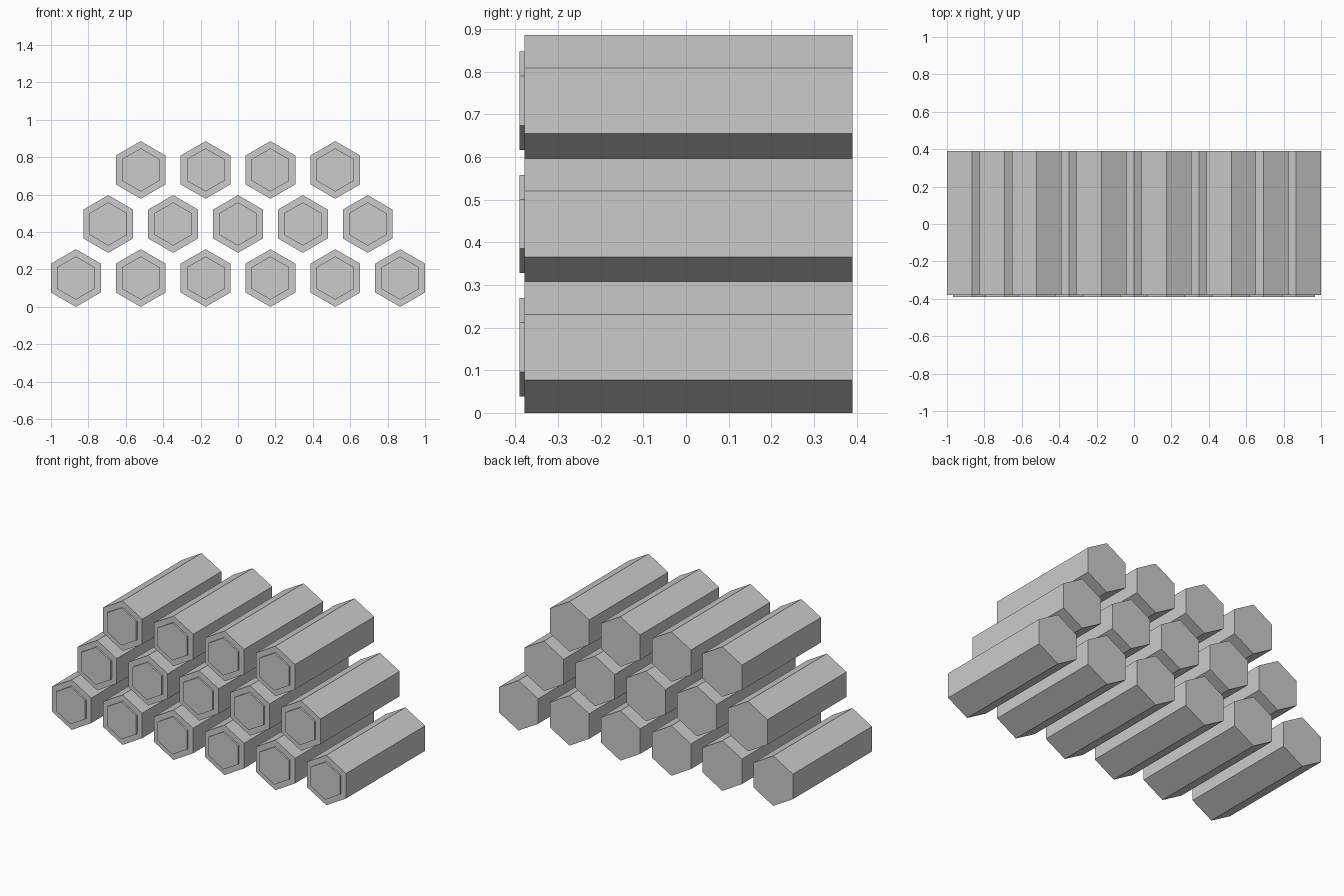
import bpy
import math

if "Cube" in bpy.data.objects:
    bpy.data.objects.remove(bpy.data.objects["Cube"])

PITCH_X, PITCH_Z = 0.3468, 0.289   # spacing of the stacked bars
R_BAR, R_CAP = 0.154, 0.1155       # corner radii

grey = bpy.data.materials.new("light grey")
grey.diffuse_color = (0.6, 0.6, 0.6, 1)
grey.use_nodes = True
grey.node_tree.nodes["Principled BSDF"].inputs["Base Color"].default_value = grey.diffuse_color


def hex_prism(name, x, z, radius, y0, y1):
    """Hexagonal bar along y, with one corner pointing up."""
    bpy.ops.mesh.primitive_cylinder_add(
        vertices=6, radius=radius, depth=y1 - y0,
        location=(x, (y0 + y1) / 2, z), rotation=(math.pi / 2, 0, 0))
    obj = bpy.context.object
    obj.name = name
    obj.data.materials.append(grey)
    return obj


# Three staggered rows of bars, each with a raised cap on its front end
for row, count in enumerate((6, 5, 4)):
    z = R_BAR + row * PITCH_Z
    for i in range(count):
        x = (i - (count - 1) / 2) * PITCH_X
        hex_prism(f"hex_bar_{row + 1}_{i + 1}", x, z, R_BAR, -0.379, 0.39)
        hex_prism(f"end_cap_{row + 1}_{i + 1}", x, z, R_CAP, -0.39, -0.379)
